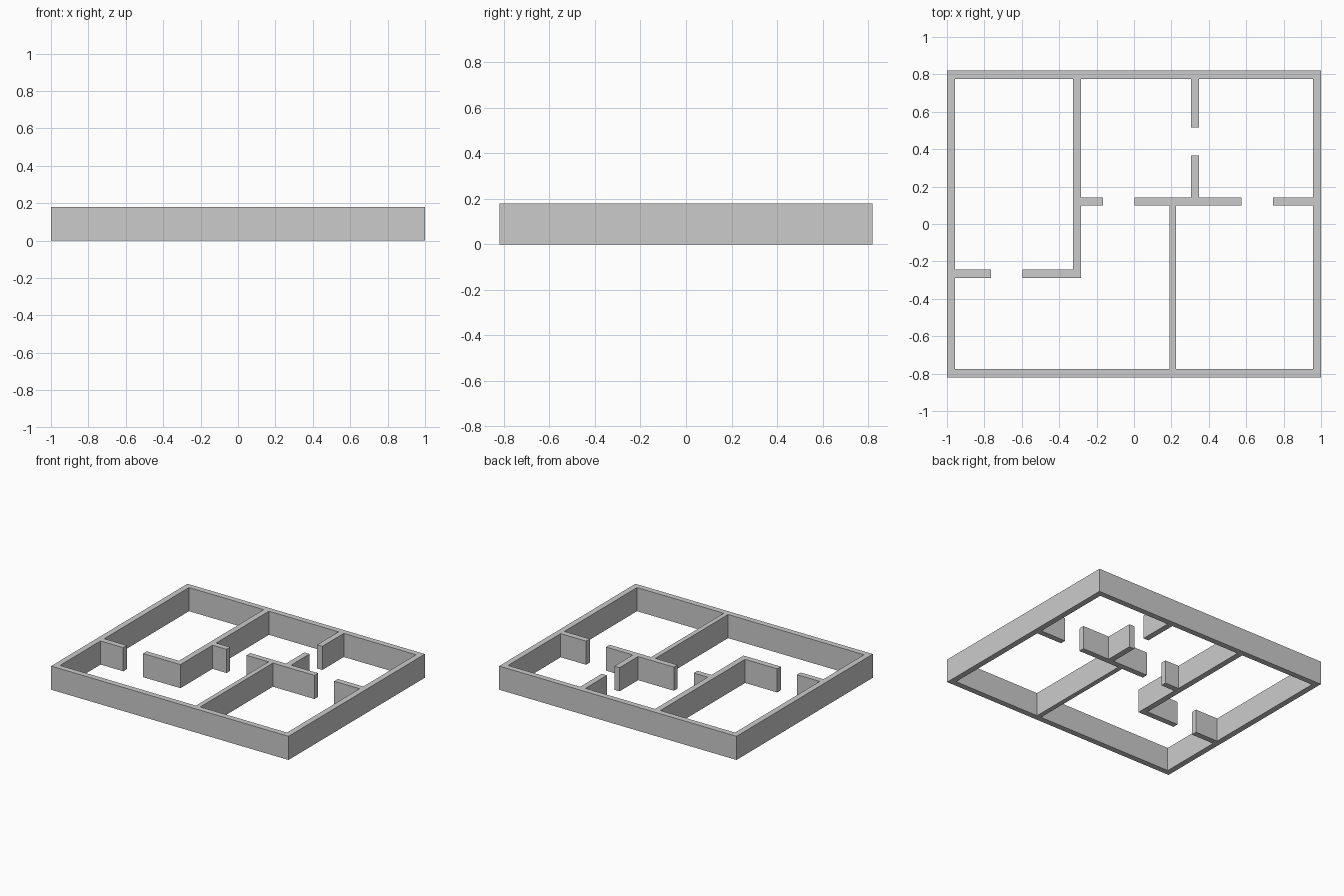
import bpy, bmesh
from math import radians

if "Cube" in bpy.data.objects:
    bpy.data.objects.remove(bpy.data.objects["Cube"])

HEIGHT = 0.18
W, D, T = 1.0, 0.82, 0.044   # half width, half depth, wall thickness

# Plan rectangles: x0, x1, y0, y1
outer = [
    (-W, W, D - T, D), (-W, W, -D, -D + T),      # back, front
    (-W, -W + T, -D, D), (W - T, W, -D, D),      # left, right
]
partitions = [
    (-0.327, -0.283, -0.288, D),                 # left room side wall
    (-W, -0.765, -0.288, -0.244),                # left room front, either side of door
    (-0.597, -0.283, -0.288, -0.244),
    (-0.283, -0.165, 0.098, 0.142),              # middle cross wall with two doors
    (0.003, 0.575, 0.098, 0.142),
    (0.742, W, 0.098, 0.142),
    (0.304, 0.348, 0.098, 0.365),                # back divider, either side of door
    (0.304, 0.348, 0.517, D),
    (0.189, 0.225, -D, 0.142),                   # front divider
]


def build_walls(name, rects, height):
    """Merge plan rectangles into one footprint and raise it."""
    xs = sorted({v for r in rects for v in r[:2]})
    ys = sorted({v for r in rects for v in r[2:]})
    bm = bmesh.new()
    grid = {}

    def vert(x, y):
        if (x, y) not in grid:
            grid[x, y] = bm.verts.new((x, y, 0))
        return grid[x, y]

    for x0, x1 in zip(xs, xs[1:]):
        for y0, y1 in zip(ys, ys[1:]):
            cx, cy = (x0 + x1) / 2, (y0 + y1) / 2
            if any(a < cx < b and c < cy < d for a, b, c, d in rects):
                bm.faces.new([vert(x0, y0), vert(x1, y0), vert(x1, y1), vert(x0, y1)])

    top = bmesh.ops.extrude_face_region(bm, geom=bm.faces[:], use_keep_orig=True)
    for v in (g for g in top["geom"] if isinstance(g, bmesh.types.BMVert)):
        v.co.z = height
    bmesh.ops.recalc_face_normals(bm, faces=bm.faces[:])
    # Clean away the construction grid on flat areas
    bmesh.ops.dissolve_limit(bm, angle_limit=radians(1), verts=bm.verts[:], edges=bm.edges[:])

    mesh = bpy.data.meshes.new(name)
    bm.to_mesh(mesh)
    bm.free()
    obj = bpy.data.objects.new(name, mesh)
    bpy.context.collection.objects.link(obj)
    return obj


build_walls("house_walls", outer + partitions, HEIGHT)
